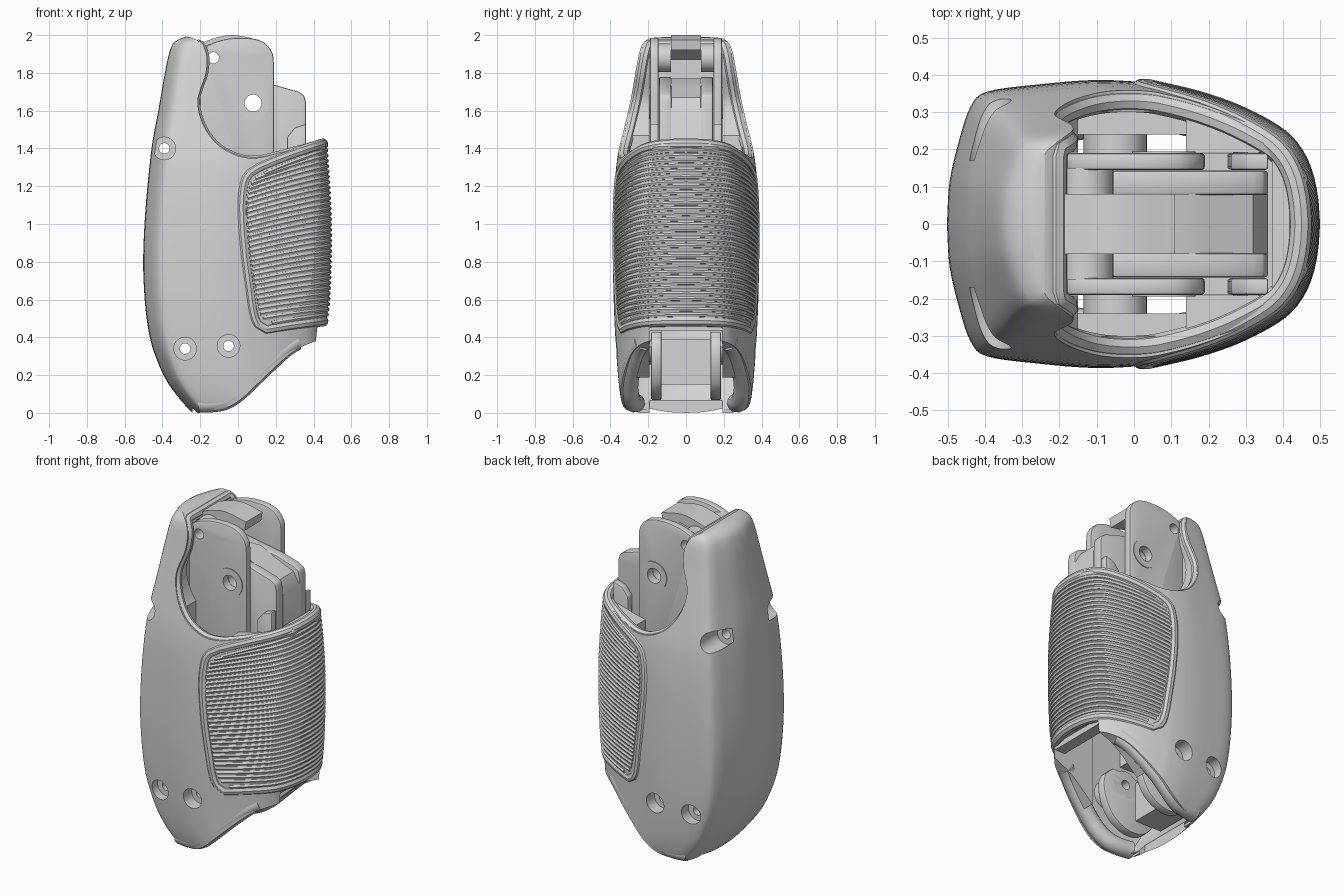
import bpy, bmesh, math
from mathutils import Vector

if "Cube" in bpy.data.objects:
    bpy.data.objects.remove(bpy.data.objects["Cube"])

grey = bpy.data.materials.new("plain grey")
grey.use_nodes = True
grey.diffuse_color = (0.66, 0.66, 0.66, 1)
grey.node_tree.nodes["Principled BSDF"].inputs["Base Color"].default_value = grey.diffuse_color


# ---- helpers
def interp(pts, v):
    """Smooth value of a (key, value) table."""
    v = min(max(v, pts[0][0]), pts[-1][0])
    i = next(k for k in range(len(pts) - 1) if v <= pts[k + 1][0])
    slope = lambda a, b: (pts[b][1] - pts[a][1]) / (pts[b][0] - pts[a][0])
    h = pts[i + 1][0] - pts[i][0]
    m0 = slope(max(i - 1, 0), i + 1) * h
    m1 = slope(i, min(i + 2, len(pts) - 1)) * h
    t = (v - pts[i][0]) / h
    a, b = pts[i][1], pts[i + 1][1]
    return a + m0 * t + (3 * (b - a) - 2 * m0 - m1) * t**2 + (2 * (a - b) + m0 + m1) * t**3


def smooth_path(pts, n=5):
    xs, zs = ([(i, p[k]) for i, p in enumerate(pts)] for k in (0, 1))
    count = (len(pts) - 1) * n
    return [(interp(xs, i / n), interp(zs, i / n)) for i in range(count + 1)]


def offset(path, d):
    """Path shifted to the left of its direction of travel."""
    out = []
    for i, (x, z) in enumerate(path):
        a, b = path[max(i - 1, 0)], path[min(i + 1, len(path) - 1)]
        dx, dz = b[0] - a[0], b[1] - a[1]
        n = math.hypot(dx, dz)
        out.append((x - dz / n * d, z + dx / n * d))
    return out


def finish(bm, name):
    bmesh.ops.recalc_face_normals(bm, faces=bm.faces)
    mesh = bpy.data.meshes.new(name)
    bm.to_mesh(mesh)
    bm.free()
    ob = bpy.data.objects.new(name, mesh)
    mesh.materials.append(grey)
    bpy.context.collection.objects.link(ob)
    return ob


def activate(ob):
    bpy.ops.object.select_all(action='DESELECT')
    ob.select_set(True)
    bpy.context.view_layer.objects.active = ob


def shade(ob):
    activate(ob)
    bpy.ops.object.shade_smooth_by_angle(angle=math.radians(35))


def prism(name, outline, y0, y1, mirror=False, bevel=0.0):
    """Side outline (x, z) extruded between two y planes, optionally on both sides."""
    bm = bmesh.new()
    for s in ((1, -1) if mirror else (1,)):
        a, b = ([bm.verts.new((x, s * y, z)) for x, z in outline] for y in (y0, y1))
        bm.faces.new(a)
        bm.faces.new(b)
        for i in range(len(a)):
            j = (i + 1) % len(a)
            bm.faces.new((a[i], a[j], b[j], b[i]))
    ob = finish(bm, name)
    if bevel:
        m = ob.modifiers.new("edge", 'BEVEL')
        m.width, m.segments, m.limit_method = bevel, 2, 'ANGLE'
        activate(ob)
        bpy.ops.object.modifier_apply(modifier="edge")
    return ob


def circle(x, z, r, n=32):
    return [(x + r * math.cos(i * math.tau / n), z + r * math.sin(i * math.tau / n)) for i in range(n)]


def rect(x0, x1, z0, z1):
    return [(x0, z0), (x1, z0), (x1, z1), (x0, z1)]


def cut(targets, cutter):
    for ob in targets:
        m = ob.modifiers.new("cut", 'BOOLEAN')
        m.operation, m.solver, m.object = 'DIFFERENCE', 'EXACT', cutter
        activate(ob)
        bpy.ops.object.modifier_apply(modifier="cut")
    bpy.data.objects.remove(cutter)


def tubes(name, paths, radius, cyclic=False, res=2):
    cu = bpy.data.curves.new(name, 'CURVE')
    cu.dimensions, cu.bevel_depth, cu.bevel_resolution, cu.use_fill_caps = '3D', radius, res, True
    for path in paths:
        sp = cu.splines.new('POLY')
        sp.points.add(len(path) - 1)
        for p, co in zip(sp.points, path):
            p.co = (*co, 1)
        sp.use_cyclic_u = cyclic
    ob = bpy.data.objects.new(name, cu)
    cu.materials.append(grey)
    bpy.context.collection.objects.link(ob)
    activate(ob)
    bpy.ops.object.convert(target='MESH')
    shade(bpy.context.object)


# ---- body form: back edge, front edge and half width against height
BACK = [(0, -.24), (.03, -.27), (.1, -.33), (.2, -.395), (.4, -.467), (.7, -.5), (1, -.495), (1.4, -.458),
        (1.6, -.422), (1.8, -.387), (1.92, -.36), (1.97, -.33), (1.995, -.27)]
NOSE = [(0, .44), (.38, .456), (.6, .48), (1, .489), (1.4, .468), (2, .44)]
WIDE = [(0, .31), (.03, .335), (.2, .36), (.6, .383), (1, .385), (1.3, .37), (1.5, .335), (1.8, .275),
        (1.93, .25), (1.975, .225), (1.995, .19)]
PLAN = smooth_path([(-1, 0), (-.985, .3), (-.93, .6), (-.87, .82), (-.78, .92), (-.5, .97), (-.2, 1), (.05, .985),
                    (.2, .95), (.4, .885), (.6, .79), (.8, .65), (.9, .52), (.96, .36), (.99, .18), (1, 0)], 4)
BOX = [(-1, 0), (-1, .7), (-.85, .95), (-.6, 1), (1, 1), (1, 0)]


def half_width(x, z):
    a, b = interp(BACK, z), interp(NOSE, z)
    xn = min(max((2 * x - a - b) / (b - a), -1), 1)
    for p, q in zip(PLAN, PLAN[1:]):
        if p[0] <= xn <= q[0]:
            return interp(WIDE, z) * (p[1] + (q[1] - p[1]) * (xn - p[0]) / max(q[0] - p[0], 1e-6))
    return 0


def loft(name, plan, heights, back, nose, wide):
    bm = bmesh.new()
    loop = plan + [(x, -y) for x, y in plan[-2:0:-1]]
    rings = []
    for z in heights:
        a, b, w = back(z), nose(z), wide(z)
        rings.append([bm.verts.new(((a + b) / 2 + x * (b - a) / 2, y * w, z)) for x, y in loop])
    for r, s in zip(rings, rings[1:]):
        for i in range(len(r)):
            j = (i + 1) % len(r)
            bm.faces.new((r[i], r[j], s[j], s[i]))
    bm.faces.new(rings[0])
    bm.faces.new(rings[-1])
    return finish(bm, name)


levels = [0, .015, .03, .06] + [.1 + .05 * i for i in range(37)] + [1.93, 1.95, 1.965, 1.98, 1.99, 1.995]
body = loft("body_shell", PLAN, levels, lambda z: interp(BACK, z), lambda z: interp(NOSE, z),
            lambda z: interp(WIDE, z))

# ---- lower cavity, side pockets, central well and openings
cavity = loft("cavity", BOX, [-.1] + [.02 + .08 * i for i in range(8)], lambda z: interp(BACK, z) + .06,
              lambda z: .14, lambda z: min(interp(WIDE, z) - .06, .3))
cut([body], cavity)
cut([body], prism("side_pockets", rect(-.15, .14, .3, 1.5), -.3, .3))
cut([body], prism("central_well", rect(-.24, .37, -.1, 1.93), -.192, .192))
cut([body], prism("lower_notch", rect(.3, .6, -.1, .47), -.19, .19))
top_edge = smooth_path([(-.3, 1.98), (-.245, 1.97), (-.205, 1.945), (-.184, 1.905), (-.178, 1.86), (-.187, 1.79),
                        (-.212, 1.72), (-.228, 1.65), (-.213, 1.56), (-.17, 1.47), (-.1, 1.395), (0, 1.345),
                        (.1, 1.335), (.2, 1.355), (.33, 1.39), (.44, 1.41)])
low_edge = smooth_path([(.42, .385), (.3, .33), (.2, .245), (.1, .15), (.02, .075), (-.05, .032), (-.12, .016),
                        (-.2, .015)])
cut([body], prism("top_cut", offset(top_edge, .015) + [(.7, 1.425), (.7, 2.2), (-.3, 2.2)], -.6, .6))
cut([body], prism("low_cut", low_edge + [(-.2, -.2), (.7, -.2), (.7, .385)], -.6, .6))

# ---- rounded rims of the openings
flip = lambda path: [Vector((p.x, -p.y, p.z)) for p in path]
side = [Vector((x, half_width(x, z) - .033, z)) for x, z in top_edge[10:]]
crown = [Vector((side[0].x - .004, side[0].y * k, side[0].z + .004)) for k in (.3, .6, .9)]
side = crown + side
tubes("top_rim", [side + flip(side)[::-1]], .028, cyclic=True)
side = [Vector((x, half_width(x, z) - .05, z)) for x, z in offset(low_edge, -.038) if x < .33]
tubes("lower_rims", [side, flip(side)], .05, res=4)

# ---- screw holes, the lower two with inner bosses
screws = [(-.39, 1.4, .17), (-.28, .34, .29), (-.05, .355, .29)]
for x, z, depth in screws:
    targets = [body]
    if z < 1:
        targets.append(prism("screw_boss", circle(x, z, .085), .13, depth + .015, True))
    cut(targets, prism("counterbore", circle(x, z, .06), depth, .6, True))
    cut(targets, prism("screw_hole", circle(x, z, .028), -.6, .6))
    shade(targets[-1])
shade(body)

# ---- ribbed grip pad wrapped round the nose
END_X = [(0, .18), (.03, .135), (.1, .11), (.25, .09), (.5, .062), (.75, .048), (.9, .06), (.96, .085), (1, .14)]


def pad_point(t, w, grow=0.0, lift=0.0):
    """t runs up the pad, w runs across it from -1 to 1."""
    swell = grow * (2 * t - 1)
    z = (.52 + .87 * t) * (1 - w * w) + (.475 + .79 * t) * w * w + swell
    x0, x1 = interp(END_X, t) - grow * .8, interp(NOSE, z)
    x = x0 + (x1 - x0) * math.cos(w * math.pi / 2)
    y = math.copysign(half_width(x, z), w)
    out = Vector((x + .05, y * 1.4, 0)).normalized()
    return Vector((x, y, z)) + out * lift


RIBS, STEPS = 32, 24
tubes("grip_ribs", [[pad_point(i / (RIBS - 1), k / STEPS, lift=-.002) for k in range(-STEPS, STEPS + 1)]
                    for i in range(RIBS)], .012, res=1)
ups = [i / 30 for i in range(31)]
acr = [k / STEPS for k in range(-STEPS + 1, STEPS)]
ring = ([pad_point(t, 1, .033, -.019) for t in ups] + [pad_point(1, -w, .033, -.019) for w in acr]
        + [pad_point(1 - t, -1, .033, -.019) for t in ups] + [pad_point(0, w, .033, -.019) for w in acr])
tubes("grip_rim", [ring], .03, cyclic=True, res=3)

# ---- inner mechanism
outer = prism("outer_side_plates", smooth_path([(-.2, 1.85), (-.18, 1.93), (-.08, 1.975), (.04, 1.985),
              (.13, 1.965), (.18, 1.91), (.19, 1.85)], 4) + [(.19, .75), (-.2, .75)], .145, .19, True, .008)
inner = prism("inner_side_plates", [(-.06, .7), (.36, .7), (.36, 1.64), (.35, 1.68), (.32, 1.7), (.2, 1.735),
              (-.06, 1.78)], .078, .143, True, .008)
core = prism("centre_block", [(-.15, .7), (.36, .7), (.36, 1.6), (.32, 1.67), (.2, 1.72), (.1, 1.77), (-.15, 1.77)],
             -.08, .08)
cap = prism("curved_cap", smooth_path([(-.24, 1.94), (-.12, 1.985), (-.02, 2), (.11, 1.975)], 6)
            + [(.1, 1.92), (-.02, 1.945), (-.13, 1.92), (-.22, 1.87)], -.08, .08)
lug = prism("pivot_lugs", circle(-.13, 1.88, .075), .08, .15, True)
pivot = prism("pivot_rings", circle(.08, 1.64, .085), .18, .195, True)
tabs = prism("front_tabs", [(.25, 1), (.36, 1), (.36, 1.53), (.3, 1.51), (.26, 1.46)], .145, .19, True, .008)
cut([outer, inner, core, pivot], prism("pivot_hole", circle(.08, 1.64, .045), -.5, .5))
cut([outer, cap, lug], prism("lug_hole", circle(-.13, 1.88, .03), -.5, .5))
ledges = prism("side_ledges", rect(-.15, .14, .8, 1.3), .24, .31, True)
floor = prism("well_floor", rect(-.24, .37, .75, 1.05), -.19, .19)

# ---- lower hinge
arms = prism("hinge_arms", smooth_path([(-.32, .4), (-.3, .25), (-.2, .1), (-.08, .07), (.04, .13), (.1, .25),
             (.1, .36), (.04, .43)], 4), .13, .185, True, .008)
web = prism("hinge_web", rect(-.3, -.12, .15, .39), -.13, .13)
crossbar = prism("hinge_crossbar", rect(.34, .41, .435, .48), -.19, .19)
for x, z, _ in screws[1:]:
    cut([arms, web], prism("hinge_hole", circle(x, z, .028), -.5, .5))
for ob in (outer, inner, core, cap, lug, pivot, tabs, ledges, floor, arms, web, crossbar):
    shade(ob)
